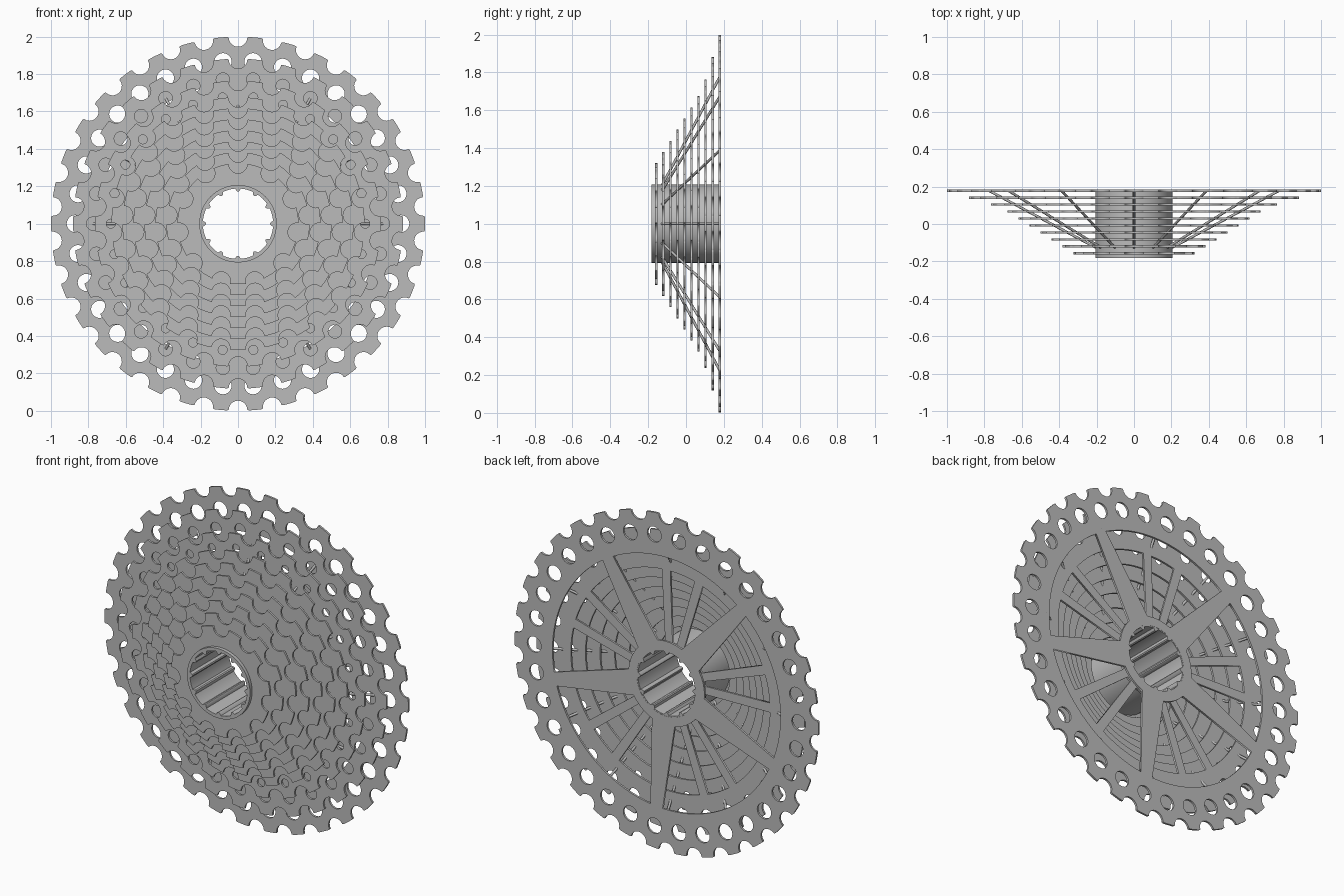
import bpy, math
from mathutils import Vector

cube = bpy.data.objects.get("Cube")
if cube:
    bpy.data.objects.remove(cube, do_unlink=True)

CENTRE = Vector((0, 0, 1))
PITCH = 0.0372      # spacing between sprockets
THICK = 0.012
BACK = 0.178        # middle of the largest sprocket

steel = bpy.data.materials.new("brushed_steel")
steel.use_nodes = True
steel.diffuse_color = (0.5, 0.5, 0.5, 1)
steel.node_tree.nodes["Principled BSDF"].inputs["Base Color"].default_value = (0.5, 0.5, 0.5, 1)


def polar(r, a):
    return Vector((r * math.cos(a), r * math.sin(a)))


def circle(r, centre=Vector((0, 0)), n=24):
    return [centre + polar(r, math.tau * i / n) for i in range(n)]


def arc(r, a, b, n=20):
    return [polar(r, a + (b - a) * i / n) for i in range(n + 1)]


def plate(name, loops, y, thick):
    """Flat plate facing the front; loops after the first are holes."""
    curve = bpy.data.curves.new(name, 'CURVE')
    curve.dimensions = '2D'
    curve.fill_mode = 'BOTH'
    curve.extrude = thick / 2
    for loop in loops:
        s = curve.splines.new('POLY')
        s.points.add(len(loop) - 1)
        for p, v in zip(s.points, loop):
            p.co = (v.x, v.y, 0, 1)
        s.use_cyclic_u = True
    temp = bpy.data.objects.new(name + "_outline", curve)
    bpy.context.collection.objects.link(temp)
    graph = bpy.context.evaluated_depsgraph_get()
    mesh = bpy.data.meshes.new_from_object(temp.evaluated_get(graph))
    bpy.data.objects.remove(temp, do_unlink=True)
    mesh.materials.clear()
    mesh.materials.append(steel)
    obj = bpy.data.objects.new(name, mesh)
    bpy.context.collection.objects.link(obj)
    obj.location = CENTRE + Vector((0, y, 0))
    obj.rotation_euler.x = math.pi / 2
    return obj


def smooth(obj):
    bpy.ops.object.select_all(action='DESELECT')
    obj.select_set(True)
    bpy.context.view_layer.objects.active = obj
    bpy.ops.object.shade_smooth_by_angle(angle=math.radians(35))


def toothed_rim(tip, teeth):
    """Round blank with a round roller seat between every two teeth."""
    seat, mid = 0.05, tip - 0.004
    half = 2 * math.asin(seat / (2 * tip))
    step = math.tau / teeth
    loop = []
    for i in range(teeth):
        a = math.pi / 2 + i * step
        c = polar(mid, a)
        for k in range(11):
            loop.append(c + polar(seat, a - math.pi / 2 - math.pi * k / 10))
        loop[-11:] = loop[-11:][::-1] if loop[-11].cross(loop[-1]) < 0 else loop[-11:]
        loop += arc(tip, a + half + 0.01, a + step - half - 0.01, 3)
    return loop


def windows(arms, inner, outer, w_in, w_out):
    """Openings left between radial arms given by their angles."""
    arms = sorted(a % math.tau for a in arms)
    d_in, d_out = math.asin(w_in / inner), math.asin(w_out / outer)
    result = []
    for a, b in zip(arms, arms[1:] + [arms[0] + math.tau]):
        result.append(arc(outer, a + d_out, b - d_out) + arc(inner, b - d_in, a + d_in, 8))
    return result


# Sprockets, from the largest at the back to the smallest at the front
teeth_counts = [34, 30, 26, 23, 21, 19, 17, 15, 13, 11]
wide_arms = [math.radians(59 + 72 * i) for i in range(5)]
thin_arms = [a + math.radians(38 + s) for a in wide_arms for s in (-9.5, 9.5)]
rim_holes = {0: (0.13, 0.046), 1: (0.108, 0.036), 2: (0.085, 0.024)}
for i, teeth in enumerate(teeth_counts):
    tip = 1 - 0.0294 * (34 - teeth)
    loops = [toothed_rim(tip, teeth)]
    if i in rim_holes:
        inset, r = rim_holes[i]
        for k in range(teeth):
            a = math.pi / 2 + (k + 0.5) * math.tau / teeth
            loops.append(circle(r, polar(tip - inset, a), 20))
    if i == 0:
        loops += windows(wide_arms, 0.25, 0.75, 0.075, 0.04)
        loops.append(circle(0.195, n=64))
    elif i == 1:
        loops += windows(thin_arms, 0.23, 0.655, 0.024, 0.028)
        loops.append(circle(0.195, n=64))
    else:
        loops.append(circle(max(0.195, 0.725 - 0.07 * i), n=80))
    plate(f"sprocket_{teeth}_teeth", loops, BACK - PITCH * i, THICK)

# Hub sleeve with rounded ridges along the bore
bore = []
for i in range(12):
    a = math.tau * (i + 0.5) / 12
    bore += arc(0.188, a - 0.18, a + 0.18, 6)
    bore += [polar(0.174, a + 0.22), polar(0.171, a + 0.26), polar(0.174, a + 0.30)]
smooth(plate("hub_sleeve", [circle(0.207, n=72), bore], 0, 0.366))

# Slanted pins that tie the sprockets together
for i in range(12):
    a = math.tau * i / 12
    p, q = polar(0.2, a), polar(0.775, a)
    start = CENTRE + Vector((p.x, -0.128, p.y))
    end = CENTRE + Vector((q.x, BACK, q.y))
    bpy.ops.mesh.primitive_cylinder_add(vertices=12, radius=0.007, depth=(end - start).length,
                                        location=(start + end) / 2)
    pin = bpy.context.object
    pin.name = f"tie_pin_{i + 1}"
    pin.rotation_euler = (end - start).to_track_quat('Z', 'Y').to_euler()
    pin.data.materials.append(steel)
    smooth(pin)
